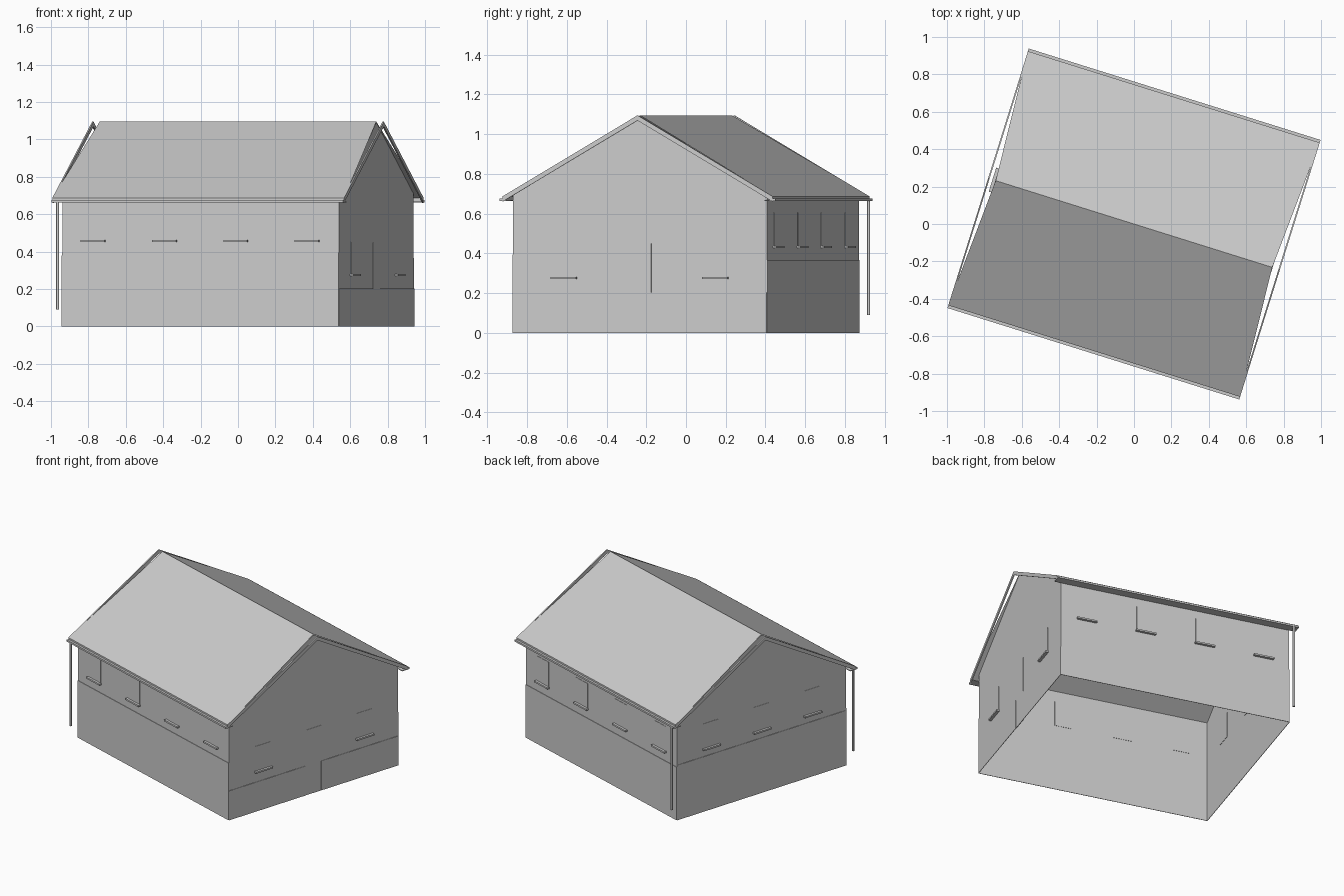
import bpy, math
from mathutils import Matrix, Vector

if "Cube" in bpy.data.objects:
    bpy.data.objects.remove(bpy.data.objects["Cube"])

TURN = Matrix.Rotation(math.radians(-17.4), 4, 'Z')   # house is turned on its plot
HX, HY = 0.775, 0.669          # wall half length / half width
EX, EY = 0.8175, 0.712         # roof half length / half width at eaves
RIDGE, EAVE = 1.095, 0.687
SLOPE = (RIDGE - EAVE) / EY


def add_mesh(name, verts, faces, matrix=Matrix()):
    me = bpy.data.meshes.new(name)
    me.from_pydata([TURN @ matrix @ Vector(v) for v in verts], [], faces)
    me.update()
    ob = bpy.data.objects.new(name, me)
    bpy.context.collection.objects.link(ob)
    return ob


def box(name, x0, x1, y0, y1, z0, z1, matrix=Matrix()):
    verts = [(x, y, z) for z in (z0, z1) for x, y in ((x0, y0), (x1, y0), (x1, y1), (x0, y1))]
    faces = [(3, 2, 1, 0), (4, 5, 6, 7)] + [(i, (i + 1) % 4, (i + 1) % 4 + 4, i + 4) for i in range(4)]
    return add_mesh(name, verts, faces, matrix)


# Wall shell, open below, gables reaching up to the ridge
top = RIDGE - SLOPE * HY - 0.004
peak = RIDGE - 0.004
base = [(-HX, -HY), (HX, -HY), (HX, HY), (-HX, HY)]
verts = [(x, y, 0) for x, y in base] + [(x, y, top) for x, y in base] + [(HX, 0, peak), (-HX, 0, peak)]
add_mesh("walls", verts, [(0, 1, 5, 4), (1, 2, 6, 8, 5), (2, 3, 7, 6), (3, 0, 4, 9, 7)])

# Roof: ridge is shorter than the eaves
verts = [(-EX, -EY, EAVE), (EX, -EY, EAVE), (HX, 0, RIDGE),
         (-HX, 0, RIDGE), (EX, EY, EAVE), (-EX, EY, EAVE)]
add_mesh("roof", verts, [(0, 1, 2, 3), (3, 2, 4, 5)])

# Barge boards along both gable ends
for side, label in ((-1, "left"), (1, "right")):
    verts = []
    for x in (side * EX, side * (EX - 0.008)):
        for drop in (0, 0.026):
            verts += [(x, -EY, EAVE - drop), (x, 0, RIDGE - drop), (x, EY, EAVE - drop)]
    faces = []
    for i in (0, 1):
        faces += [(i, i + 1, i + 4, i + 3), (i + 6, i + 9, i + 10, i + 7),
                  (i, i + 6, i + 7, i + 1), (i + 3, i + 4, i + 10, i + 9)]
    add_mesh(label + "_barge_board", verts, faces)

# Eaves: fascia, soffit with gutter lip, and a downpipe at the left end
for side, label in ((-1, "front"), (1, "back")):
    flip = Matrix.Diagonal((1, side, 1, 1))
    box(label + "_fascia", -EX, EX, EY - 0.008, EY, 0.666, EAVE, flip)
    box(label + "_soffit", -EX, EX, HY, EY, 0.664, 0.669, flip)
    box(label + "_gutter", -EX, EX, EY, 0.727, 0.664, 0.676, flip)
    bpy.ops.mesh.primitive_cylinder_add(vertices=12, radius=0.008, depth=0.58)
    pipe = bpy.context.object
    pipe.name = label + "_downpipe"
    pipe.matrix_world = TURN @ Matrix.Translation((-0.786, side * 0.717, 0.38))
    bpy.ops.object.shade_smooth_by_angle()


def facade(label, angle, dist, half, band, centres, sill, door=False):
    """Plinth band, windows, sills and optional door on one wall."""
    m = Matrix.Rotation(math.radians(angle), 4, 'Z') @ Matrix.Translation((0, -dist, 0))
    spans = [(-half, -0.06), (0.06, half)] if door else [(-half, half)]
    for a, b in spans:
        box(label + "_plinth", a, b, -0.003, 0, 0, band, m)
    for c in centres:
        box(label + "_window", c - 0.06, c + 0.06, -0.002, 0.002, sill, sill + 0.173, m)
        box(label + "_sill", c - 0.067, c + 0.067, -0.018, 0, sill - 0.008, sill + 0.003, m)
    if door:
        box(label + "_door", -0.06, 0.06, -0.002, 0.002, 0, 0.45, m)


row = (-0.6, -0.2, 0.2, 0.6)
facade("front", 0, HY, HX, 0.395, row, 0.46)
facade("right", 90, HX, HY, 0.203, (-0.4, 0.4), 0.278, door=True)
facade("back", 180, HY, HX, 0.367, row, 0.434)
facade("left", 270, HX, HY, 0.38, (-0.4, 0, 0.4), 0.434)
